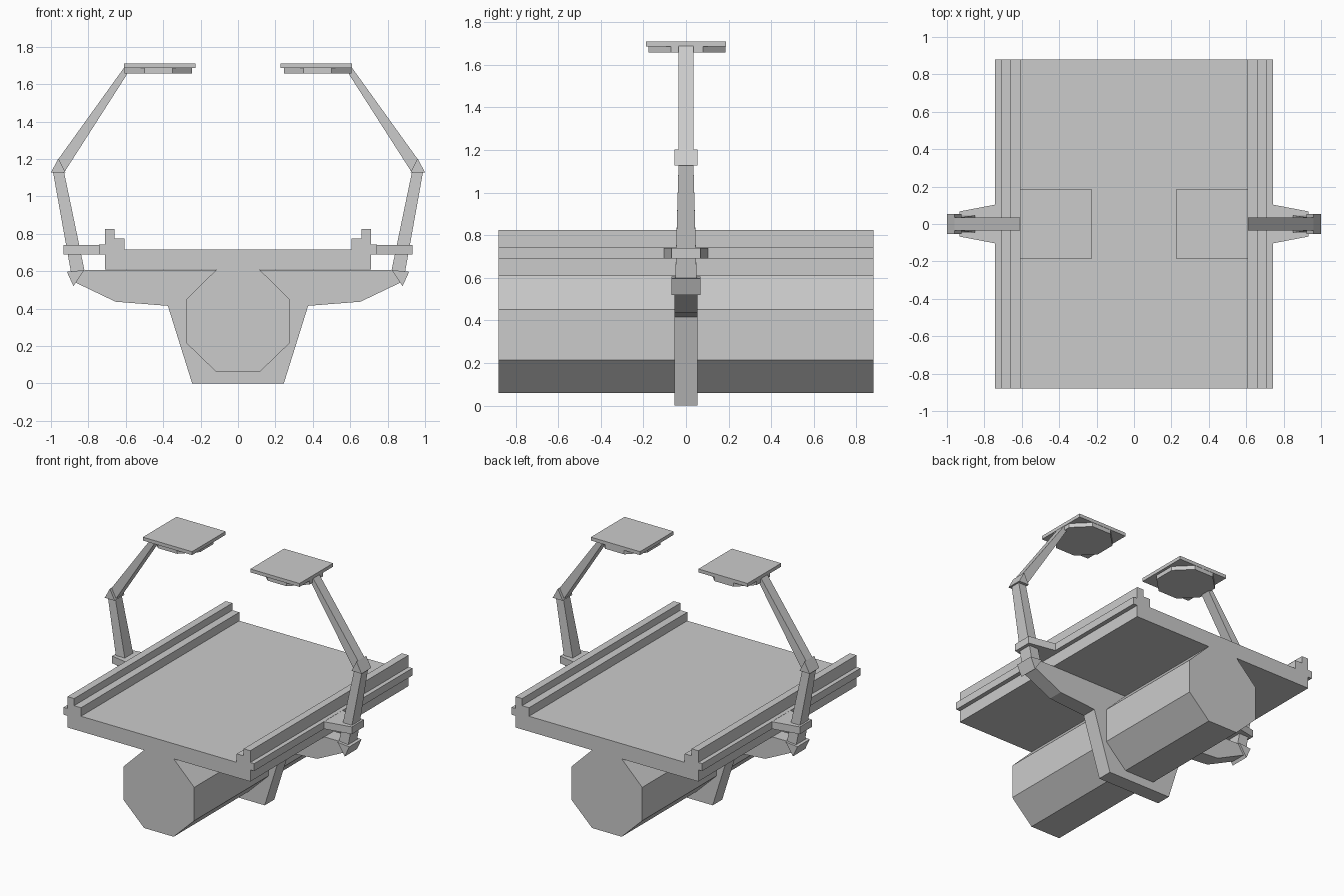
import bpy, bmesh, math

if "Cube" in bpy.data.objects:
    bpy.data.objects.remove(bpy.data.objects["Cube"])


def loft(name, ring_a, ring_b):
    """Closed solid between two rings of equal point count."""
    bm = bmesh.new()
    a = [bm.verts.new(p) for p in ring_a]
    b = [bm.verts.new(p) for p in ring_b]
    n = len(a)
    bm.faces.new(a)
    bm.faces.new(b[::-1])
    for i in range(n):
        j = (i + 1) % n
        bm.faces.new((a[i], b[i], b[j], a[j]))
    bmesh.ops.recalc_face_normals(bm, faces=bm.faces[:])
    me = bpy.data.meshes.new(name)
    bm.to_mesh(me)
    bm.free()
    ob = bpy.data.objects.new(name, me)
    bpy.context.collection.objects.link(ob)
    return ob


def extrude_y(name, pts, y0, y1):
    return loft(name, [(x, y0, z) for x, z in pts], [(x, y1, z) for x, z in pts])


def extrude_z(name, pts, z0, z1):
    return loft(name, [(x, y, z0) for x, y in pts], [(x, y, z1) for x, y in pts])


def symmetric(half):
    """Complete a right-half (x, z) profile with its mirror image."""
    return half + [(-x, z) for x, z in reversed(half)]


def bar(name, low, high, w0, w1):
    """Tapered bar; low/high are (outer, inner) edge points in x, z."""
    def ring(edge, w):
        (xo, zo), (xi, zi) = edge
        return [(xo, -w, zo), (xi, -w, zi), (xi, w, zi), (xo, w, zo)]
    return loft(name, ring(low, w0), ring(high, w1))


# Flat bed with stepped side rails
extrude_y("bed", symmetric([
    (0.712, 0.608), (0.712, 0.69), (0.742, 0.69), (0.742, 0.742), (0.712, 0.742),
    (0.712, 0.825), (0.66, 0.825), (0.66, 0.775), (0.606, 0.775), (0.606, 0.715),
]), -0.88, 0.88)

# Octagonal tank under the bed
extrude_y("tank", symmetric([
    (0.115, 0.06), (0.275, 0.215), (0.275, 0.45), (0.115, 0.609),
]), -0.88, 0.88)

# Central support frame with wings
extrude_y("support_frame", symmetric([
    (0.245, 0.0), (0.375, 0.415), (0.655, 0.437), (0.87, 0.54), (0.835, 0.606),
]), -0.053, 0.053)

for side, s in (("left", -1), ("right", 1)):
    def m(pts):
        return [(s * x, v) for x, v in pts]

    # Wedge joints at the foot and elbow of the arm
    extrude_y(side + "_foot_joint", m([(0.915, 0.597), (0.88, 0.52), (0.822, 0.606)]),
              -0.069, 0.067)
    extrude_y(side + "_elbow_joint", m([(1.0, 1.128), (0.96, 1.203), (0.922, 1.128)]),
              -0.054, 0.054)

    # Arm segments
    bar(side + "_lower_arm", m([(0.893, 0.595), (0.821, 0.605)]),
        m([(0.989, 1.13), (0.93, 1.13)]), 0.05, 0.035)
    bar(side + "_upper_arm", m([(0.96, 1.2), (0.925, 1.135)]),
        m([(0.608, 1.69), (0.592, 1.655)]), 0.035, 0.035)

    # Tapered bracket tying the arm to the bed
    extrude_z(side + "_bracket", m([(0.70, -0.11), (0.74, -0.104), (0.933, -0.067),
                                    (0.933, 0.067), (0.74, 0.104), (0.70, 0.11)]),
              0.69, 0.741)

    # Square overhead pad with octagonal underside
    extrude_z(side + "_pad", m([(0.61, -0.187), (0.227, -0.187), (0.227, 0.187), (0.61, 0.187)]),
              1.686, 1.71)
    r = 0.18 / math.cos(math.pi / 8)
    octagon = [(0.426 + r * math.cos((k + 0.5) * math.pi / 4),
                0.005 + r * math.sin((k + 0.5) * math.pi / 4)) for k in range(8)]
    extrude_z(side + "_pad_disc", m(octagon), 1.657, 1.687)
